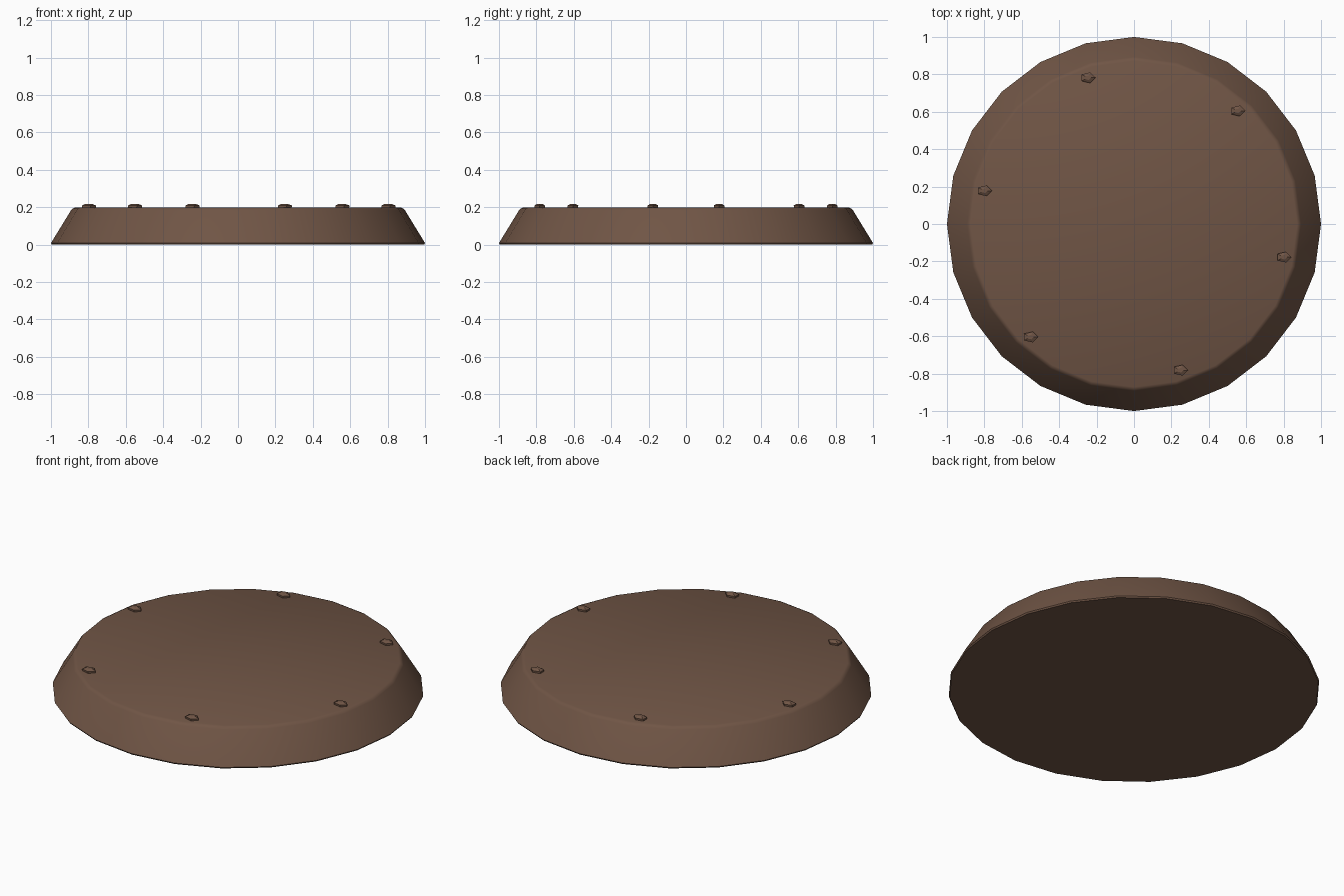
import bpy, bmesh, math

cube = bpy.data.objects.get("Cube")
if cube:
    bpy.data.objects.remove(cube, do_unlink=True)

brown = bpy.data.materials.new("brown")
brown.use_nodes = True
COLOR = (0.162, 0.091, 0.06, 1)
brown.diffuse_color = COLOR
brown.node_tree.nodes["Principled BSDF"].inputs["Base Color"].default_value = COLOR


def lathe(name, profile, sides, location=(0, 0, 0), y_scale=1.0, smooth=None):
    """Stack rings of (radius, height) into a closed solid."""
    bm = bmesh.new()
    rings = []
    for r, z in profile:
        ring = []
        for i in range(sides):
            a = math.tau * i / sides
            ring.append(bm.verts.new((r * math.cos(a), r * math.sin(a) * y_scale, z)))
        rings.append(ring)
    for low, high in zip(rings, rings[1:]):
        for i in range(sides):
            j = (i + 1) % sides
            bm.faces.new((low[i], low[j], high[j], high[i]))
    bm.faces.new(rings[0][::-1])
    bm.faces.new(rings[-1])
    mesh = bpy.data.meshes.new(name)
    bm.to_mesh(mesh)
    bm.free()
    mesh.materials.append(brown)
    obj = bpy.data.objects.new(name, mesh)
    obj.location = location
    bpy.context.collection.objects.link(obj)
    if smooth:
        bpy.ops.object.select_all(action="DESELECT")
        obj.select_set(True)
        bpy.context.view_layer.objects.active = obj
        bpy.ops.object.shade_smooth_by_angle(angle=math.radians(smooth))
    return obj


# Tapered round base with a softened upper rim
lathe("base_disc", [(0.995, 0), (1, 0.008), (0.893, 0.183), (0.885, 0.192), (0.872, 0.198)],
      24, smooth=31)

# Six small five-sided studs around the rim
for k in range(6):
    a = math.radians(47.5 + 60 * k)
    lathe(f"stud_{k + 1}", [(0.04, 0), (0.042, 0.013), (0.018, 0.022)], 5,
          (0.82 * math.cos(a), 0.82 * math.sin(a), 0.196), y_scale=0.72)
